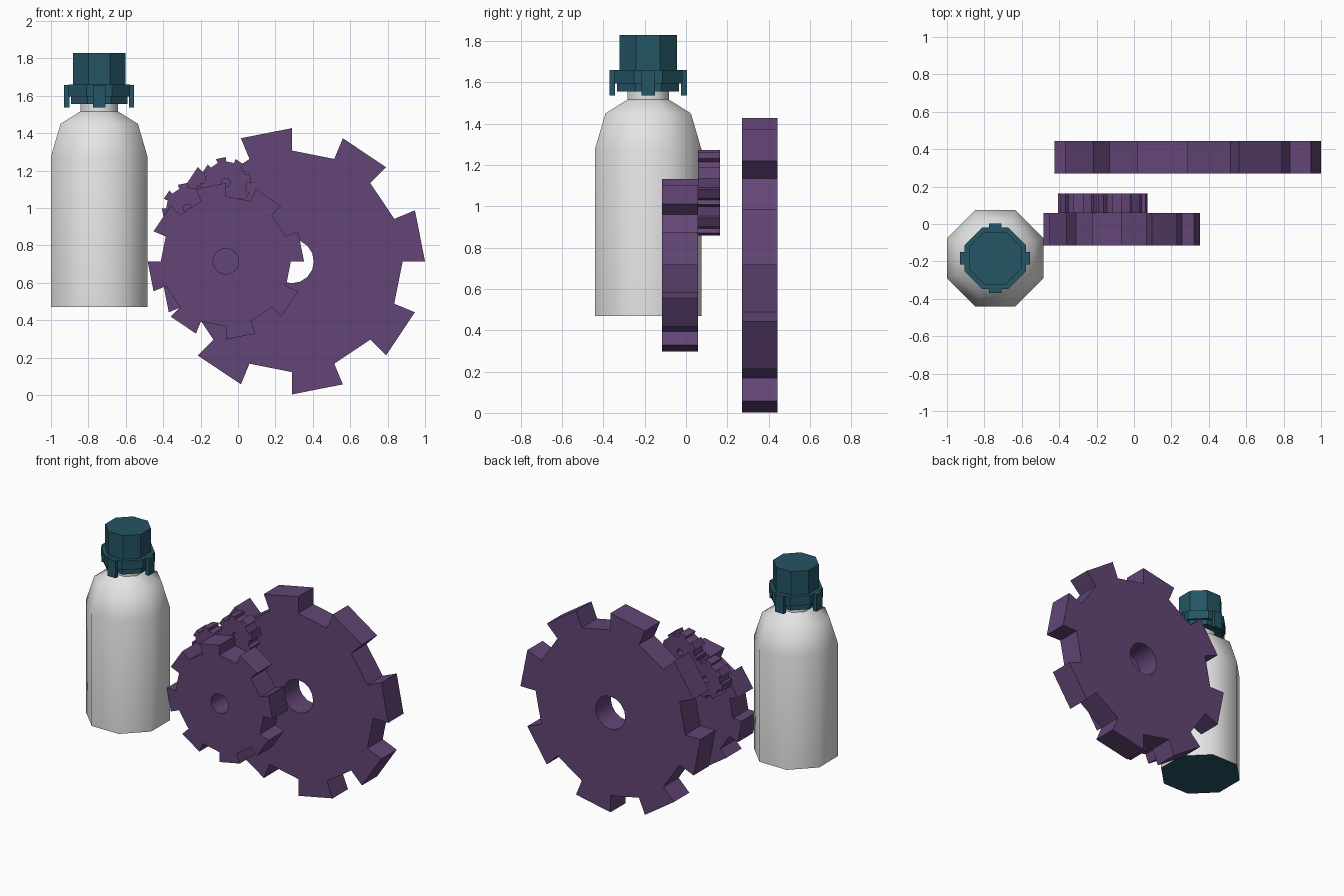
import bpy, bmesh, math
from mathutils import Vector

cube = bpy.data.objects.get("Cube")
if cube:
    bpy.data.objects.remove(cube, do_unlink=True)


def material(name, rgb):
    m = bpy.data.materials.new(name)
    m.use_nodes = True
    m.diffuse_color = (*rgb, 1)
    m.node_tree.nodes["Principled BSDF"].inputs["Base Color"].default_value = (*rgb, 1)
    return m


PURPLE = material("purple", (0.123, 0.060, 0.180))
WHITE = material("off_white", (0.78, 0.78, 0.78))
TEAL = material("dark_teal", (0.018, 0.090, 0.128))


def finish(bm, name, mats, loc, smooth=None):
    bmesh.ops.recalc_face_normals(bm, faces=bm.faces)
    me = bpy.data.meshes.new(name)
    bm.to_mesh(me)
    bm.free()
    ob = bpy.data.objects.new(name, me)
    ob.location = loc
    bpy.context.collection.objects.link(ob)
    for m in mats:
        me.materials.append(m)
    if smooth:
        bpy.ops.object.select_all(action="DESELECT")
        ob.select_set(True)
        bpy.context.view_layer.objects.active = ob
        bpy.ops.object.shade_smooth_by_angle(angle=math.radians(smooth))
    return ob


def gear(name, x, z, radius, y0, y1):
    """Eight-toothed wheel with a round bore, built sector by sector."""
    bm = bmesh.new()
    n = 16

    def ring(r):
        return [bm.verts.new((r * math.cos(i * math.tau / n), 0, r * math.sin(i * math.tau / n)))
                for i in range(n)]

    bore, root, tip = ring(radius * 0.165), ring(radius * 0.832), ring(radius)
    for i in range(n):
        j = (i + 1) % n
        bm.faces.new((bore[i], bore[j], root[j], root[i]))
        if i % 2 == 0:
            bm.faces.new((root[i], root[j], tip[j], tip[i]))
    ext = bmesh.ops.extrude_face_region(bm, geom=bm.faces[:])
    moved = [g for g in ext["geom"] if isinstance(g, bmesh.types.BMVert)]
    bmesh.ops.translate(bm, verts=moved, vec=Vector((0, y1 - y0, 0)))
    finish(bm, name, [PURPLE], (x, y0, z), 30)


def octagon_body(name, profile, mats, loc, smooth=None):
    """Stack octagons (flat sides on the axes) from (apothem, z) pairs."""
    bm = bmesh.new()
    rings = []
    for r, z in profile:
        c = r / math.cos(math.pi / 8)
        rings.append([bm.verts.new((c * math.cos((k + 0.5) * math.pi / 4),
                                    c * math.sin((k + 0.5) * math.pi / 4), z)) for k in range(8)])
    for a, b in zip(rings, rings[1:]):
        for k in range(8):
            bm.faces.new((a[k], a[(k + 1) % 8], b[(k + 1) % 8], b[k]))
    base = bm.faces.new(rings[0][::-1])
    bm.faces.new(rings[-1])
    base.material_index = len(mats) - 1
    return finish(bm, name, mats, loc, smooth)


# Gears
gear("large_gear", 0.288, 0.715, 0.712, 0.27, 0.443)
gear("medium_gear", -0.065, 0.715, 0.418, -0.115, 0.059)
gear("small_gear_upper", -0.065, 1.135, 0.137, 0.059, 0.164)
gear("small_gear_lower", -0.27, 0.997, 0.137, 0.059, 0.164)

# Bottle with dark base
BX, BY = -0.742, -0.183
octagon_body("bottle", [(0.258, 0.47), (0.258, 1.275), (0.207, 1.45), (0.1, 1.517), (0.1, 1.6)],
             [WHITE, TEAL], (BX, BY, 0), 50)

# Cap with stepped collar
octagon_body("cap", [(0.15, 1.557), (0.15, 1.595), (0.165, 1.595), (0.165, 1.66),
                     (0.14, 1.66), (0.14, 1.83)], [TEAL], (BX, BY, 0))

# Four grip tabs around the collar
for k in range(4):
    bm = bmesh.new()
    bmesh.ops.create_cube(bm, size=1)
    bmesh.ops.scale(bm, vec=(0.027, 0.066, 0.122), verts=bm.verts)
    bmesh.ops.translate(bm, vec=(0.1735, 0, 1.598), verts=bm.verts)
    tab = finish(bm, "cap_tab_%d" % (k + 1), [TEAL], (BX, BY, 0))
    tab.rotation_euler.z = k * math.pi / 2
